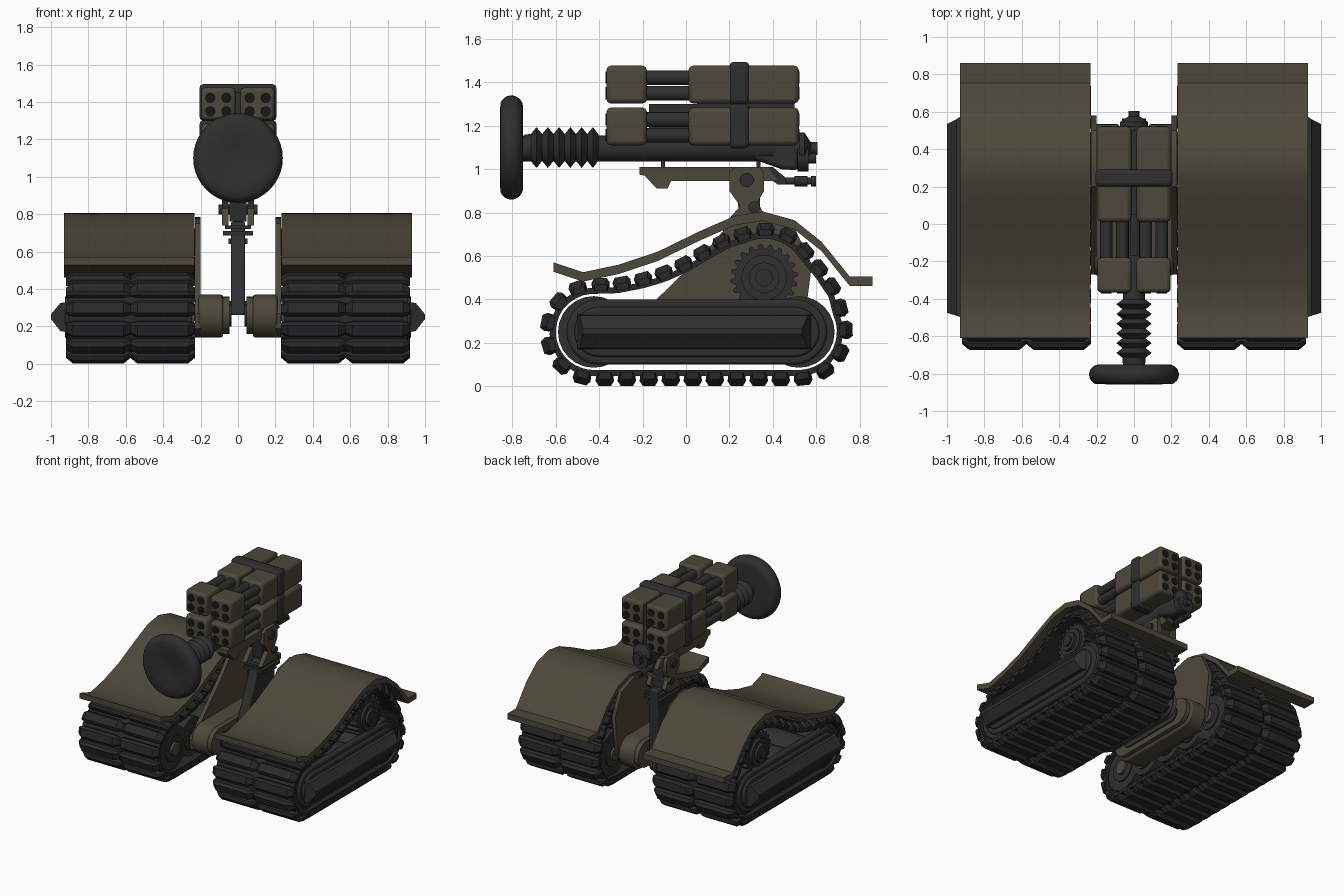
import bpy, bmesh, math
from mathutils import Vector, Matrix

if "Cube" in bpy.data.objects:
    bpy.data.objects.remove(bpy.data.objects["Cube"])

def material(name, rgb):
    m = bpy.data.materials.new(name)
    m.diffuse_color = (*rgb, 1)
    m.use_nodes = True
    m.node_tree.nodes["Principled BSDF"].inputs["Base Color"].default_value = m.diffuse_color
    return m

OLIVE = material("olive_paint", (0.075, 0.065, 0.043))
DARK = material("dark_metal", (0.028, 0.028, 0.029))
RUBBER = material("track_rubber", (0.022, 0.022, 0.024))
BLACK = material("tube_black", (0.008, 0.008, 0.008))

def finish(name, bm, mat, mirror=False, bevel=0.0, angle=35):
    bmesh.ops.recalc_face_normals(bm, faces=bm.faces)
    me = bpy.data.meshes.new(name)
    bm.to_mesh(me)
    bm.free()
    ob = bpy.data.objects.new(name, me)
    bpy.context.collection.objects.link(ob)
    me.materials.append(mat)
    if bevel:
        b = ob.modifiers.new("bevel", 'BEVEL')
        b.width, b.segments, b.limit_method = bevel, 2, 'ANGLE'
    if mirror:
        ob.modifiers.new("mirror", 'MIRROR').use_bisect_axis[0] = False
    bpy.ops.object.select_all(action='DESELECT')
    ob.select_set(True)
    bpy.context.view_layer.objects.active = ob
    bpy.ops.object.shade_smooth_by_angle(angle=math.radians(angle))
    return ob

def add_prism(bm, pts, x0, x1):
    """Extrude a closed (y, z) outline along x."""
    f = bm.faces.new([bm.verts.new((x0, y, z)) for y, z in pts])
    r = bmesh.ops.extrude_face_region(bm, geom=[f])
    bmesh.ops.translate(bm, vec=(x1 - x0, 0, 0),
                        verts=[v for v in r["geom"] if isinstance(v, bmesh.types.BMVert)])

def prism(name, pts, x0, x1, mat, **kw):
    bm = bmesh.new()
    add_prism(bm, pts, x0, x1)
    return finish(name, bm, mat, **kw)

def add_box(bm, lo, hi):
    add_prism(bm, [(lo[1], lo[2]), (hi[1], lo[2]), (hi[1], hi[2]), (lo[1], hi[2])], lo[0], hi[0])

def add_cyl(bm, axis, a, b, r, u, v, seg=24):
    """Cylinder from a to b along x or y; u, v are the other two coordinates."""
    if axis == 'X':
        m = Matrix.Translation(((a + b) / 2, u, v)) @ Matrix.Rotation(math.pi / 2, 4, 'Y')
    else:
        m = Matrix.Translation((u, (a + b) / 2, v)) @ Matrix.Rotation(math.pi / 2, 4, 'X')
    bmesh.ops.create_cone(bm, cap_ends=True, segments=seg, radius1=r, radius2=r, depth=abs(b - a), matrix=m)

def cyls(name, mat, items, **kw):
    bm = bmesh.new()
    for it in items:
        add_cyl(bm, *it)
    return finish(name, bm, mat, **kw)

def lathe(name, prof, z, mat, seg=32, **kw):
    """Spin a (y, radius) profile round the y axis at height z."""
    bm = bmesh.new()
    vs = [bm.verts.new((0, y, z + r)) for y, r in prof]
    es = [bm.edges.new(p) for p in zip(vs, vs[1:])]
    bmesh.ops.spin(bm, geom=vs + es, cent=(0, 0, z), axis=(0, 1, 0), angle=2 * math.pi, steps=seg)
    bmesh.ops.remove_doubles(bm, verts=bm.verts, dist=1e-4)
    return finish(name, bm, mat, **kw)

def arc(cy, cz, r, a0, a1, n):
    return [(cy + r * math.cos(math.radians(a0 + (a1 - a0) * i / n)),
             cz + r * math.sin(math.radians(a0 + (a1 - a0) * i / n))) for i in range(n + 1)]

def stadium(y0, y1, z, r):
    return arc(y0, z, r, 90, 270, 12) + arc(y1, z, r, -90, 90, 12)

# Track path, resampled to equal steps
path = (arc(-.425, .25, .2, 270, 95, 14) + [(-.32, .452), (-.2, .475), (-.1, .505), (0, .55), (.1, .61), (.19, .66)]
        + arc(.36, .49, .215, 115, 35, 8) + [(.62, .51), (.68, .42)] + arc(.52, .25, .2, 25, -90, 10))
P = [Vector((0, y, z)) for y, z in path]
segs = [(a, b, (b - a).length) for a, b in zip(P, P[1:] + P[:1])]
total = sum(s[2] for s in segs)

def at(d):
    d %= total
    for a, b, l in segs:
        if d <= l:
            return a.lerp(b, d / l)
        d -= l
    return P[0]

def frame(d):
    t = (at(d + .03) - at(d - .03)).normalized()
    return at(d), t, Vector((0, -t.z, t.y))

# Belt
bm = bmesh.new()
N = 100
rings = []
for i in range(N):
    p, t, n = frame(total * i / N)
    rings.append([bm.verts.new(p + n * h + Vector((x, 0, 0)))
                  for x, h in ((.245, .004), (.905, .004), (.905, -.024), (.245, -.024))])
for a, b in zip(rings, rings[1:] + rings[:1]):
    for k in range(4):
        bm.faces.new((a[k], a[(k + 1) % 4], b[(k + 1) % 4], b[k]))
finish("track_belt", bm, RUBBER, mirror=True)

# Tread pads, two rows per belt
bm = bmesh.new()
PADS = 33
for i in range(PADS):
    p, t, n = frame(total * (i + .5) / PADS)
    for cx in (.403, .747):
        prev = None
        loops = []
        for dx, hb, ht, half in ((-.172, -.012, .018, .026), (-.135, -.012, .048, .038),
                                 (.135, -.012, .048, .038), (.172, -.012, .018, .026)):
            c = p + Vector((cx + dx, 0, 0))
            loops.append([bm.verts.new(c + t * s * half * w + n * h)
                          for s, h, w in ((-1, hb, 1), (-1, ht * .55, 1.12), (-1, ht, .75),
                                          (1, ht, .75), (1, ht * .55, 1.12), (1, hb, 1))])
        for a, b in zip(loops, loops[1:]):
            for k in range(6):
                bm.faces.new((a[k], a[(k + 1) % 6], b[(k + 1) % 6], b[k]))
        bm.faces.new(loops[0])
        bm.faces.new(loops[-1])
finish("tread_pads", bm, RUBBER, mirror=True, angle=20)

# Road wheels, inner hubs, sprocket
wy = (-.425, -.19, .05, .285, .52)
cyls("road_wheels", DARK, [('X', .26, .89, .165 if i in (0, 4) else .145, y, .25) for i, y in enumerate(wy)], mirror=True)
cyls("wheel_rims", DARK, [('X', .25, .90, .1, y, .25) for y in wy], mirror=True)
cyls("wheel_hubs", OLIVE, [('X', .232, .26, .05, y, .25) for y in (wy[0], wy[4])], mirror=True)
gear = []
for i in range(20):
    gear += [(.36 + r * math.cos((i + k) * math.pi / 10), .5 + r * math.sin((i + k) * math.pi / 10))
             for r, k in ((.135, 0), (.155, .2), (.155, .5), (.135, .7))]
for x0, x1 in ((.3, .4), (.75, .87)):
    prism("sprocket_gear", gear, x0, x1, DARK, mirror=True)
cyls("sprocket_hub", DARK, [('X', .24, .89, .105, .36, .5), ('X', .23, .91, .07, .36, .5), ('X', .22, .92, .04, .36, .5)], mirror=True)

# Side frames and outer skid bar
prism("outer_track_frame", stadium(-.4, .5, .25, .15), .86, .905, DARK, mirror=True, bevel=.012)
prism("frame_ridge", stadium(-.4, .5, .25, .115), .90, .925, DARK, mirror=True, bevel=.01)
bm = bmesh.new()
skid = [[bm.verts.new((x, y, z)) for y, z in ((a, c), (b, c), (b, d), (a, d))]
        for x, a, b, c, d in ((.92, -.5, .58, .17, .33), (.95, -.49, .56, .175, .325), (1.0, -.475, .535, .24, .265))]
for a, b in zip(skid, skid[1:]):
    for k in range(4):
        bm.faces.new((a[k], a[(k + 1) % 4], b[(k + 1) % 4], b[k]))
bm.faces.new(skid[0])
bm.faces.new(skid[-1])
finish("outer_skid_bar", bm, DARK, mirror=True)

# Fender
top = [(-.61, .57), (-.475, .525), (-.31, .56), (-.13, .62), (.065, .715), (.225, .785), (.355, .805),
       (.5, .765), (.625, .665), (.755, .505), (.86, .505)]
prism("fender", top + [(y, z - .043) for y, z in reversed(top)], .232, .93, OLIVE, mirror=True)

# Inner side plate and suspension beam
prism("inner_side_plate", [(-.27, .27), (.09, .62), (.2, .75), (.35, .785), (.5, .73), (.58, .56), (.54, .25),
                           (.46, .15), (-.17, .14), (-.26, .19)], .2, .23, OLIVE, mirror=True)
prism("suspension_beam", stadium(-.16, .42, .255, .115), .08, .21, OLIVE, mirror=True, bevel=.012)
prism("beam_cap", stadium(-.16, .42, .26, .1), .045, .08, OLIVE, mirror=True)
prism("beam_insert", stadium(-.1, .36, .26, .06), .035, .05, DARK, mirror=True)
cyls("cross_axles", DARK, [('X', -.1, .1, .035, y, .3) for y in (.1, .3)])

# Central pylon with collars and turret yoke
prism("pylon", [(0, .26), (.4, .26), (.4, .76), (.22, .76)], -.037, .037, DARK, bevel=.008)
bm = bmesh.new()
for w, z0, z1 in ((.05, .64, .67), (.08, .685, .71), (.07, .72, .74)):
    add_box(bm, (-w, .18, z0), (w, .4, z1))
finish("pylon_collars", bm, DARK)
yoke = [(.2, .99), (.23, 1.01), (.34, 1.01), (.36, .98), (.36, .9), (.33, .85), (.37, .77), (.34, .74), (.17, .74), (.25, .83), (.2, .9)]
prism("turret_yoke", yoke, .05, .085, OLIVE, mirror=True)
cyls("yoke_pins", DARK, [('X', -.1, .1, .033, .28, .95), ('X', -.105, .105, .027, .315, .825)])
prism("yoke_core", [(.22, .98), (.34, .98), (.34, .76), (.25, .76)], -.045, .045, DARK)

# Cradle rail, posts and rear rod
prism("cradle_rail", [(-.215, 1.01), (.38, 1.01), (.43, .945), (-.07, .945), (-.085, .91), (-.135, .91), (-.19, .97), (-.215, .975)],
      -.06, .06, OLIVE)
bm = bmesh.new()
for y in (-.115, .325):
    add_box(bm, (-.025, y, .99), (.025, y + .018, 1.1))
finish("barrel_posts", bm, DARK)
prism("rear_lever", [(.33, 1.01), (.4, 1.01), (.46, .96), (.46, .93), (.42, .93)], -.025, .025, DARK)
cyls("rear_rod", DARK, [('Y', .42, .6, .016, 0, .945, 12), ('Y', .5, .56, .024, 0, .945, 12), ('Y', .575, .6, .024, 0, .945, 12)])

# Barrel, bellows, front disc and tail nozzle
lathe("barrel", [(-.76, 0), (-.76, .06), (.4, .06), (.42, .05), (.52, .05), (.52, .075), (.545, .075), (.575, .03), (.605, .03), (.605, 0)], 1.095, DARK)
prism("barrel_tail", [(.3, 1.13), (.52, 1.13), (.52, .995), (.44, 1.0), (.3, 1.05)], -.05, .05, DARK, bevel=.02)
cyls("tail_nozzle", DARK, [('Y', .515, .565, .065, 0, 1.055), ('Y', .56, .6, .028, 0, 1.055)])
bell = [(-.745, .06)]
for i in range(6):
    bell += [(-.715 + i * .052, .062), (-.689 + i * .052, .094)]
lathe("bellows", bell + [(-.403, .06)], 1.1, DARK, angle=25)
disc = [(-.838, 0), (-.842, .07), (-.857, .14)] + arc(-.805, .186, .054, 160, 0, 10) + [(-.751, .1), (-.751, 0)]
lathe("front_disc", disc, 1.1, DARK, seg=40, angle=50)

# Rocket pods: blocks, tubes and mouths
blocks, tubes, mouths = bmesh.new(), bmesh.new(), bmesh.new()
for cz in (1.197, 1.39):
    for y0, y1 in ((-.367, -.18), (.012, .52)):
        add_box(blocks, (.014, y0, cz - .087), (.196, y1, cz + .087))
    for dx in (-.043, .043):
        for dz in (-.04, .032):
            x, z = .105 + dx, cz + dz
            add_cyl(tubes, 'Y', -.19, .02, .034, x, z, 16)
            for y in (-.371, .516):
                add_cyl(mouths, 'Y', y, y + .008, .028, x, z, 16)
finish("pod_blocks", blocks, OLIVE, mirror=True, bevel=.02)
finish("pod_tubes", tubes, DARK, mirror=True)
finish("pod_mouths", mouths, BLACK, mirror=True)

# Strap round the pods and the spine between them
bm = bmesh.new()
add_box(bm, (-.206, .2, 1.3), (.206, .292, 1.495))
add_box(bm, (-.206, .2, 1.095), (.206, .292, 1.302))
finish("pod_strap", bm, DARK, bevel=.02)
bm = bmesh.new()
add_box(bm, (-.018, -.17, 1.13), (.018, .5, 1.3))
add_box(bm, (-.018, .05, 1.3), (.018, .5, 1.45))
finish("pod_spine", bm, DARK)
